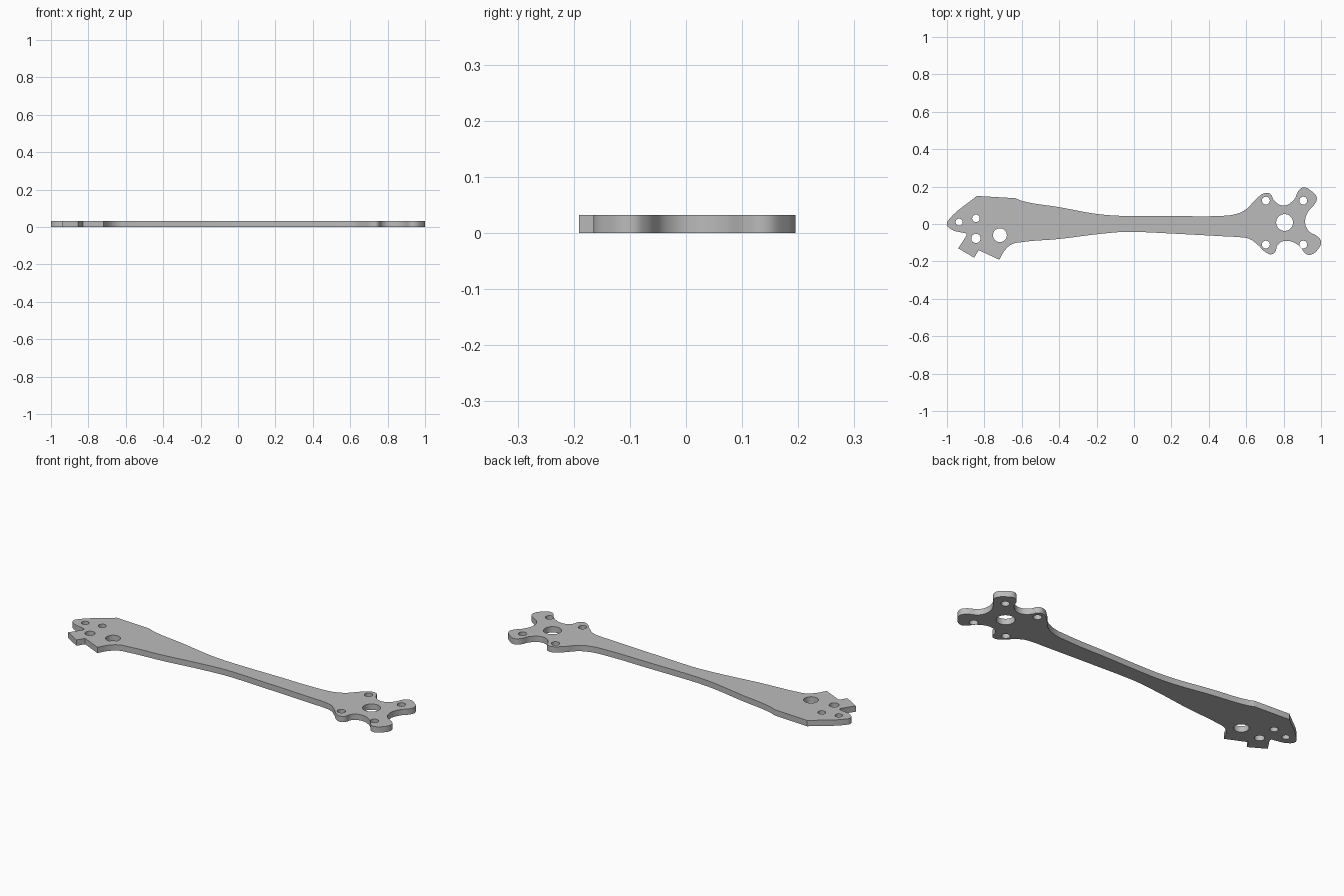
import bpy
import bmesh
import math

cube = bpy.data.objects.get("Cube")
if cube:
    bpy.data.objects.remove(cube, do_unlink=True)

THICKNESS = 0.032


def make_material(name, colour):
    material = bpy.data.materials.new(name)
    material.use_nodes = True
    material.diffuse_color = colour
    material.node_tree.nodes["Principled BSDF"].inputs["Base Color"].default_value = colour
    return material


def add_outline(curve, sections):
    """Closed Bezier outline; sections alternate between smooth and corner points."""
    points = [(kind, point) for kind, section in sections for point in section]
    spline = curve.splines.new("BEZIER")
    spline.bezier_points.add(len(points) - 1)
    spline.use_cyclic_u = True
    for bezier, (kind, (x, y)) in zip(spline.bezier_points, points):
        bezier.co = (x, y, 0)
        bezier.handle_left_type = bezier.handle_right_type = kind
    spline.resolution_u = 6


def add_hole(curve, x, y, radius, sides=32):
    spline = curve.splines.new("POLY")
    spline.points.add(sides - 1)
    spline.use_cyclic_u = True
    for i, point in enumerate(spline.points):
        angle = math.tau * i / sides
        point.co = (x + radius * math.cos(angle), y + radius * math.sin(angle), 0, 1)


# Arm edges, running towards +x at the back and -x at the front
back_edge = [(-.6, .124), (-.4, .09), (-.2, .054), (-.1, .045), (0, .043),
             (.2, .043), (.45, .043), (.54, .052), (.6, .079)]
front_edge = [(.62, -.081), (.57, -.071), (.5, -.067), (.2, -.051), (0, -.042),
              (-.05, -.042), (-.2, -.055), (-.4, -.08), (-.6, -.097),
              (-.65, -.107), (-.69, -.14)]

# Four-lobed motor mount, clockwise
motor_mount = [(.65, .13), (.7, .165), (.73, .16), (.748, .127), (.8, .099),
               (.855, .13), (.88, .178), (.905, .195), (.95, .175),
               (.977, .14), (.965, .105), (.935, .072), (.915, .015),
               (.932, -.035), (.985, -.07), (1, -.095), (.98, -.14),
               (.94, -.165), (.917, -.158), (.885, -.118), (.81, -.09),
               (.768, -.112), (.754, -.15), (.735, -.162), (.71, -.155),
               (.66, -.11)]

# Stepped root end with its notch and rounded tip
root_steps = [(-.72, -.191), (-.83, -.14), (-.855, -.18), (-.94, -.13), (-.897, -.064)]
notch = [(-.897, -.052), (-.91, -.048)]
tip = [(-.98, -.027), (-1, 0), (-.987, .027)]
root_back = [(-.84, .15), (-.635, .138)]

curve = bpy.data.curves.new("plate_outline", "CURVE")
curve.dimensions = "2D"
curve.fill_mode = "BOTH"
curve.extrude = THICKNESS / 2
add_outline(curve, [("AUTO", back_edge), ("AUTO", motor_mount), ("AUTO", front_edge),
                    ("VECTOR", root_steps), ("AUTO", notch), ("AUTO", tip),
                    ("VECTOR", root_back)])

# Motor shaft hole and its four screw holes
add_hole(curve, .805, .008, .045)
for x in (.705, .905):
    for y in (.125, -.11):
        add_hole(curve, x, y, .021)

# Root fixing holes
for x, y, radius in ((-.935, .01, .019), (-.845, .03, .02),
                     (-.845, -.077, .025), (-.717, -.06, .037)):
    add_hole(curve, x, y, radius)

# Turn the filled outline into a solid plate
helper = bpy.data.objects.new("outline_helper", curve)
bpy.context.collection.objects.link(helper)
depsgraph = bpy.context.evaluated_depsgraph_get()
mesh = bpy.data.meshes.new_from_object(helper.evaluated_get(depsgraph))
bpy.data.objects.remove(helper, do_unlink=True)

bm = bmesh.new()
bm.from_mesh(mesh)
bmesh.ops.remove_doubles(bm, verts=bm.verts, dist=0.0001)
bmesh.ops.translate(bm, verts=bm.verts, vec=(0, 0, THICKNESS / 2))
bmesh.ops.recalc_face_normals(bm, faces=bm.faces)
bm.to_mesh(mesh)
bm.free()

mesh.materials.clear()
mesh.materials.append(make_material("plain grey", (.5, .5, .5, 1)))
plate = bpy.data.objects.new("arm_plate", mesh)
bpy.context.collection.objects.link(plate)
bpy.ops.object.select_all(action="DESELECT")
plate.select_set(True)
bpy.context.view_layer.objects.active = plate
bpy.ops.object.shade_smooth_by_angle(angle=math.radians(30))
